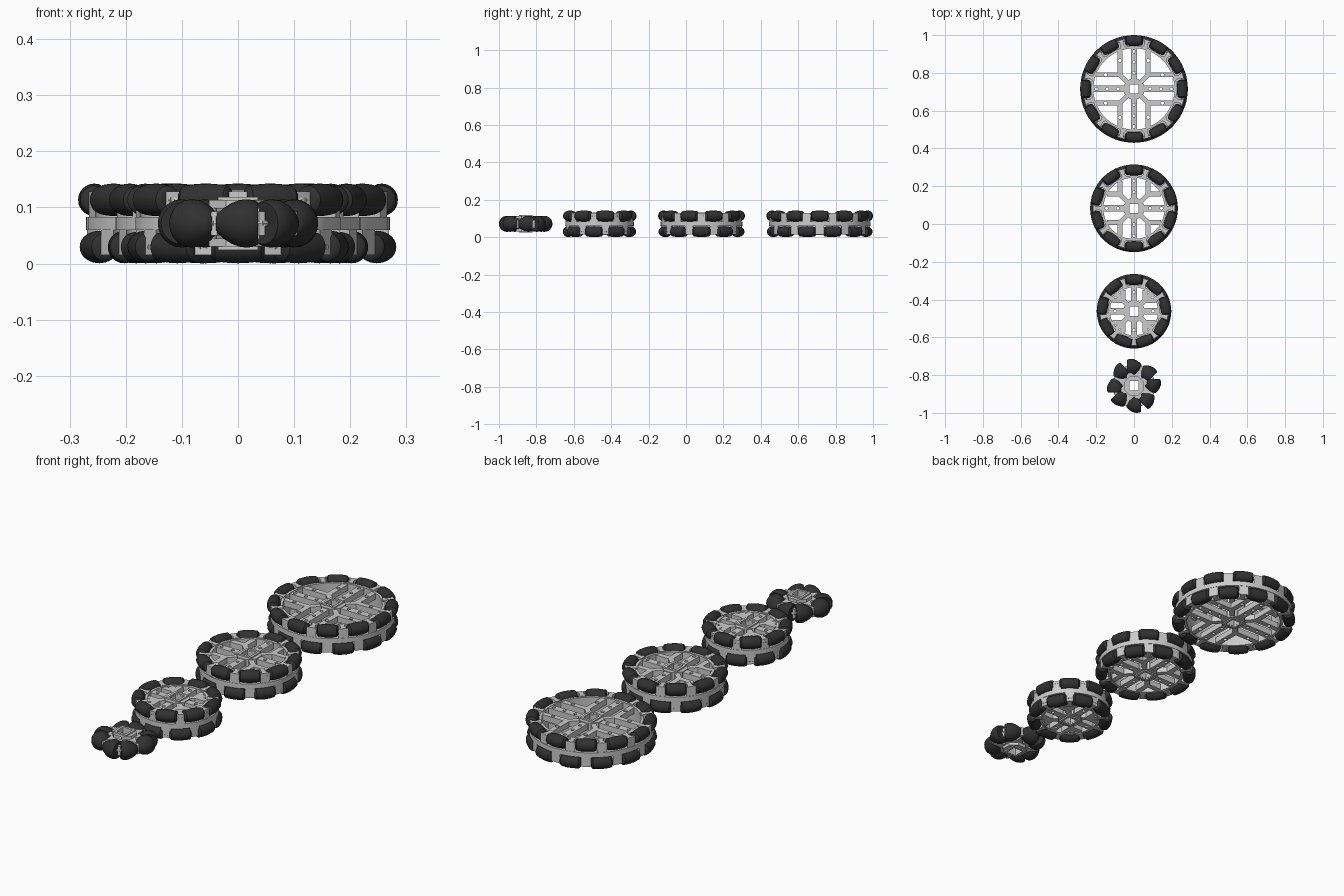
import bpy, bmesh
from math import cos, sin, pi, sqrt, radians
from mathutils import Matrix, Vector

if "Cube" in bpy.data.objects:
    bpy.data.objects.remove(bpy.data.objects["Cube"])

MID = 0.0715
rubber = bpy.data.materials.new("black_rubber")
rubber.diffuse_color = (0.03, 0.03, 0.03, 1)
rubber.use_nodes = True
rubber.node_tree.nodes["Principled BSDF"].inputs["Base Color"].default_value = rubber.diffuse_color


def rot(a):
    return Matrix.Rotation(a, 4, 'Z')


def circle(r, n=32, x=0, y=0, start=0):
    return [(x + r * cos(start + 2 * pi * i / n), y + r * sin(start + 2 * pi * i / n)) for i in range(n)]


def rect(x0, x1, y0, y1):
    return [(x0, y0), (x1, y0), (x1, y1), (x0, y1)]


def plate(bm, loops, z0, z1, matrix=Matrix()):
    """Extruded outline; the loops after the first are holes."""
    t = bmesh.new()
    edges = []
    for loop in loops:
        vs = [t.verts.new((x, y, z0)) for x, y in loop]
        edges += [t.edges.new((vs[i], vs[i - 1])) for i in range(len(vs))]
    bmesh.ops.triangle_fill(t, edges=edges, use_beauty=True, normal=(0, 0, 1))
    ext = bmesh.ops.extrude_face_region(t, geom=t.faces[:])
    top = [v for v in ext["geom"] if isinstance(v, bmesh.types.BMVert)]
    bmesh.ops.translate(t, verts=top, vec=(0, 0, z1 - z0))
    t.transform(matrix)
    bmesh.ops.recalc_face_normals(t, faces=t.faces)
    me = bpy.data.meshes.new("tmp")
    t.to_mesh(me)
    t.free()
    bm.from_mesh(me)
    bpy.data.meshes.remove(me)


def place(name, mesh, matrix):
    ob = bpy.data.objects.new(name, mesh)
    ob.matrix_world = matrix
    bpy.context.collection.objects.link(ob)
    return ob


def finish(name, bm, y):
    me = bpy.data.meshes.new(name)
    bm.to_mesh(me)
    bm.free()
    ob = place(name, me, Matrix.Translation((0, y, 0)))
    smooth(ob)


def smooth(ob):
    bpy.ops.object.select_all(action='DESELECT')
    ob.select_set(True)
    bpy.context.view_layer.objects.active = ob
    bpy.ops.object.shade_smooth_by_angle(angle=radians(35))


def lathe(name, profile, n=24):
    """Revolve (t, r) points around the local y axis."""
    bm = bmesh.new()
    vs = [bm.verts.new((r, t, 0)) for t, r in profile]
    es = [bm.edges.new((vs[i], vs[i + 1])) for i in range(len(vs) - 1)]
    bmesh.ops.spin(bm, geom=vs + es, cent=(0, 0, 0), axis=(0, 1, 0), angle=2 * pi, steps=n)
    bmesh.ops.remove_doubles(bm, verts=bm.verts, dist=1e-5)
    bmesh.ops.recalc_face_normals(bm, faces=bm.faces)
    me = bpy.data.meshes.new(name)
    bm.to_mesh(me)
    bm.free()
    me.materials.append(rubber)
    ob = place(name, me, Matrix())
    smooth(ob)
    bpy.data.objects.remove(ob)
    return me


# Roller shapes: barrel for the big wheels, bullet for the small wheel
half = [(t, sqrt(0.22 ** 2 - t * t) - 0.191) for t in (0, 0.012, 0.024, 0.034, 0.041)]
half += [(0.045, 0.021), (0.047, 0.017), (0.047, 0)]
barrel = lathe("barrel_roller", [(-t, r) for t, r in reversed(half[1:])] + half)
bullet = lathe("bullet_roller", [(-0.039, 0), (-0.039, 0.013), (-0.036, 0.018), (-0.026, 0.027),
                                 (-0.012, 0.036), (0.004, 0.042), (0.018, 0.043), (0.03, 0.041),
                                 (0.036, 0.037), (0.036, 0.03), (0.03, 0.01), (0.03, 0)])


def big_wheel(name, y, R, count, offset, diagonals):
    ring = R - 0.058
    bm = bmesh.new()
    # Rim wall and outer band between the two roller rows
    plate(bm, [circle(ring, 72), circle(ring - 0.012, 72)], 0.02, 0.123)
    plate(bm, [circle(R - 0.014, 72), circle(ring - 0.003, 72)], 0.06, 0.083)
    # Hub with a square bore and a raised collar
    plate(bm, [circle(0.058, 8, start=pi / 8), rect(-0.024, 0.024, -0.024, 0.024)], 0.018, 0.125)
    plate(bm, [rect(-0.036, 0.036, -0.036, 0.036), rect(-0.025, 0.025, -0.025, 0.025)], 0.012, 0.131)
    # Spokes with screw holes, on both faces
    for z0, z1 in ((0.022, 0.05), (0.093, 0.121)):
        for k in range(4):
            m = rot(k * pi / 2)
            n = max(1, int((ring - 0.07) / 0.05))
            xs = [0.05 + (ring - 0.055) * (i + 0.6) / n for i in range(n)]
            plate(bm, [rect(0.045, ring - 0.004, -0.017, 0.017)]
                  + [circle(0.008, 12, x) for x in xs if x < ring - 0.02], z0, z1, m)
            for s in (-1, 1):
                end = sqrt((ring - 0.006) ** 2 - (offset + 0.012) ** 2)
                loops = [rect(offset - 0.012, end, s * offset - 0.013, s * offset + 0.013)]
                for hx in (offset + 0.004, 2 * offset):
                    if hx < end - 0.015 and (hx > offset + 0.02 or s > 0):
                        loops.append(circle(0.009, 12, hx, s * offset))
                plate(bm, loops, z0, z1, m)
            # Diagonal webs from the hub
            md = rot(k * pi / 2 + pi / 4)
            plate(bm, [rect(0.045, offset * 1.35, -0.012, 0.012)], z0, z1, md)
            if diagonals:
                plate(bm, [rect(0.05, ring - 0.004, -0.013, 0.013)], z0, z1, md)
    # Forked posts between the rollers, axle pins, and the rollers
    for row, (z, p0, p1) in enumerate(((0.1135, 0.08, 0.128), (0.0295, 0.015, 0.063))):
        for i in range(count):
            a = pi / 2 + 2 * pi * (i + row / 2) / count
            g = rot(a + pi / count)
            plate(bm, [[(ring - 0.008, -0.017), (ring + 0.012, -0.009), (R - 0.027, -0.012), (R - 0.016, -0.022),
                        (R - 0.016, 0.022), (R - 0.027, 0.012), (ring + 0.012, 0.009), (ring - 0.008, 0.017)]],
                  p0, p1, g)
            pin = rot(a) @ Matrix.Translation((R - 0.029, 0.058, z)) @ Matrix.Rotation(pi / 2, 4, 'X')
            plate(bm, [circle(0.006, 8)], 0, 0.116, pin)
            place(name + "_roller", barrel,
                  Matrix.Translation((0, y, 0)) @ rot(a) @ Matrix.Translation((R - 0.029, 0, z)))
    finish(name + "_frame", bm, y)


big_wheel("large_wheel", 0.715, 0.285, 12, 0.075, False)
big_wheel("medium_wheel", 0.083, 0.232, 10, 0.075, False)
big_wheel("compact_wheel", -0.462, 0.197, 9, 0.058, True)

# Small wheel: star hub with eight alternating bullet rollers
Y = -0.857
bm = bmesh.new()
bore = rect(-0.025, 0.025, -0.025, 0.025)
plate(bm, [circle(0.056, 8, start=pi / 8), bore], 0.03, 0.113)
plate(bm, [rect(-0.036, 0.036, -0.036, 0.036), bore], 0.024, 0.119)
star = [((0.1 if i % 2 else 0.058) * cos(i * pi / 8), (0.1 if i % 2 else 0.058) * sin(i * pi / 8))
        for i in range(16)]
plate(bm, [star, bore], 0.044, 0.099)
for i in range(8):
    a = -pi / 2 + i * pi / 4
    g = rot(a + pi / 8)
    plate(bm, [[(0.05, -0.009), (0.112, -0.006), (0.112, 0.006), (0.05, 0.009)]], 0.05, 0.093, g)
    plate(bm, [circle(0.006, 8)], 0, 0.084, rot(a) @ Matrix.Translation((0.1, 0.042, MID))
          @ Matrix.Rotation(pi / 2, 4, 'X'))
    flip = Matrix.Rotation(pi * (i % 2), 4, 'X')
    place("small_wheel_roller", bullet,
          Matrix.Translation((0, Y, 0)) @ rot(a) @ Matrix.Translation((0.1, 0, MID)) @ flip)
finish("small_wheel_hub", bm, Y)
